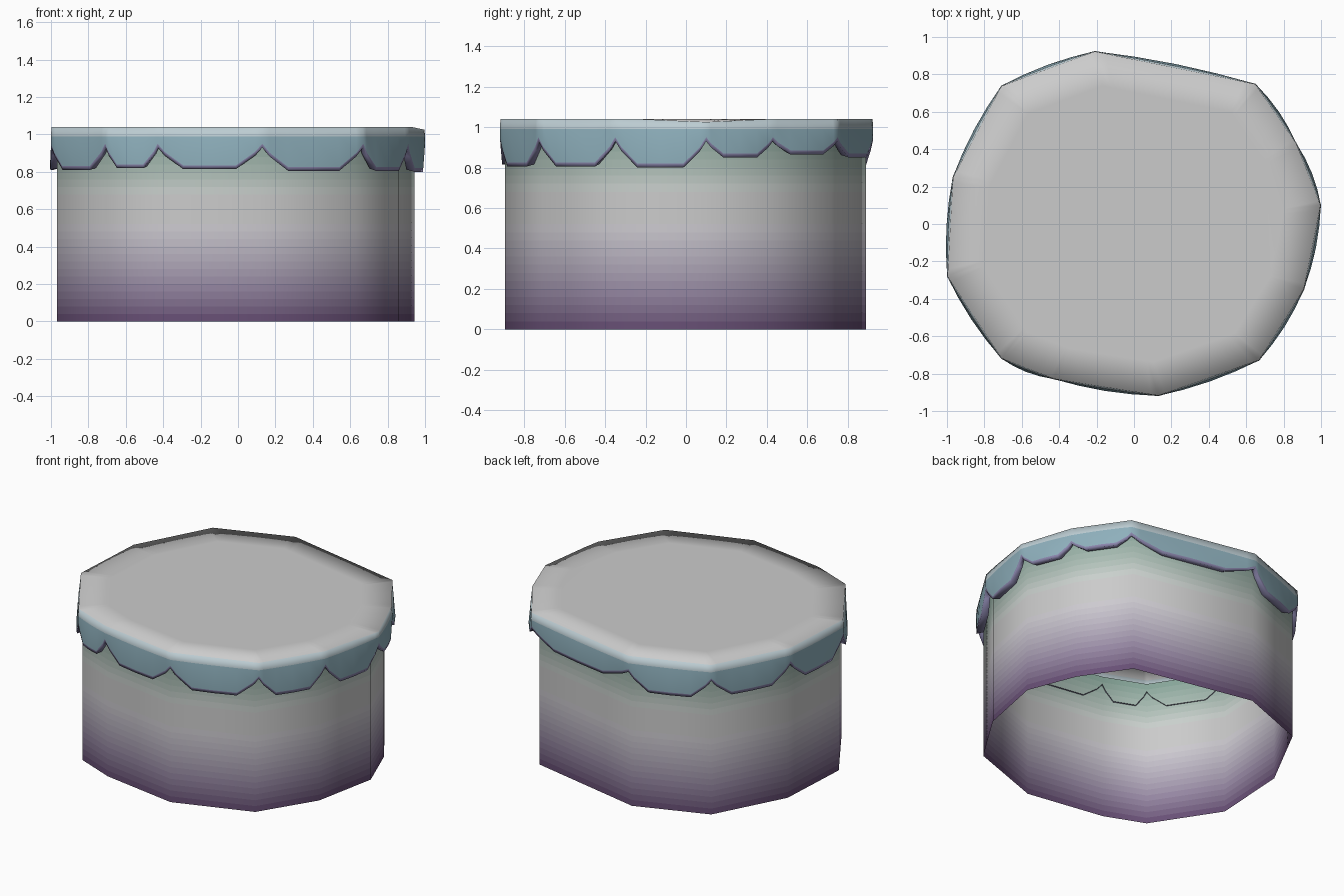
import bpy
from mathutils import Vector

if "Cube" in bpy.data.objects:
    bpy.data.objects.remove(bpy.data.objects["Cube"])

# irregular twelve-sided outline, counter-clockwise from the right
OUTLINE = [(1.0, .1), (.87, .43), (.65, .75), (-.21, .925), (-.71, .74), (-.97, .25),
           (-1.0, -.28), (-.71, -.72), (-.43, -.83), (.13, -.92), (.67, -.73), (.91, -.35)]
# lowest height of the drip hanging from each side
DRIP = [.85, .865, .85, .81, .815, .81, .81, .82, .815, .805, .805, .80]
# drip shape along one side: position, share of the drop, outward bulge
SCALLOP = [(0, 0, 0), (.07, .38, .003), (.25, 1, .013), (.5, 1, .018), (.75, 1, .013), (.93, .38, .003)]
PEAK = .93


def material(name, rgb):
    m = bpy.data.materials.new(name)
    m.diffuse_color = (*rgb, 1)
    m.use_nodes = True
    m.node_tree.nodes["Principled BSDF"].inputs["Base Color"].default_value = m.diffuse_color
    return m


def skin(name, rings, mats, cap_first=False):
    """Join equal-length closed rings; mats gives one material per band."""
    n = len(rings[0])
    verts = [v for r in rings for v in r]
    faces, slots = [], []
    if cap_first:
        faces.append(list(range(n)))
        slots.append(0)
    for k in range(len(rings) - 1):
        for i in range(n):
            j = (i + 1) % n
            faces.append([k * n + i, (k + 1) * n + i, (k + 1) * n + j, k * n + j])
            slots.append(k)
    me = bpy.data.meshes.new(name)
    me.from_pydata(verts, [], faces)
    for m in mats:
        me.materials.append(m)
    for p, s in zip(me.polygons, slots):
        p.material_index = s
        p.use_smooth = True
    ob = bpy.data.objects.new(name, me)
    bpy.context.collection.objects.link(ob)
    return ob


# body: open-bottomed wall, colour fading upward from purple to grey to green
STOPS = [(0, (.12, .06, .16)), (.18, (.30, .24, .36)), (.4, (.52, .49, .56)),
         (.62, (.72, .72, .72)), (.8, (.42, .52, .47)), (1.0, (.22, .36, .30))]


def fade(z):
    for (z0, c0), (z1, c1) in zip(STOPS, STOPS[1:]):
        if z <= z1:
            return Vector(c0).lerp(Vector(c1), (z - z0) / (z1 - z0))


STEPS = 25
levels = [1.0 * (1 - k / STEPS) for k in range(STEPS + 1)]
body_rings = [[(x * .955 - .012, y * .967 - .004, z) for x, y in OUTLINE] for z in levels]
body_mats = [material(f"wall_{k}", fade((levels[k] + levels[k + 1]) / 2)) for k in range(STEPS)]
skin("body", body_rings, body_mats)

# lid: flat top, upright rim, scalloped drips and a small inward tuck
edge, drops, bulges = [], [], []
for i, (x, y) in enumerate(OUTLINE):
    a, b = Vector((x, y)), Vector(OUTLINE[(i + 1) % 12])
    for t, d, o in SCALLOP:
        edge.append(a.lerp(b, t))
        drops.append(PEAK - d * (PEAK - DRIP[i]))
        bulges.append(o)


def lid_ring(scale, height, bulge=0):
    out = []
    for p, d, o in zip(edge, drops, bulges):
        q = p * scale + p.normalized() * o * bulge
        out.append((q.x, q.y, height(p, d)))
    return out


def rim_top(p, d):
    # the right-hand corner sags a little
    return 1.04 - .015 * max(0, 1 - (p - Vector(OUTLINE[0])).length / .35)


grey = material("lid_grey", (.75, .75, .75))
pale = material("lid_pale", (.50, .60, .64))
blue = material("lid_blue", (.27, .43, .50))
violet = material("lid_edge", (.26, .24, .42))
lid_rings = [lid_ring(.8, lambda p, d: 1.04),
             lid_ring(.997, rim_top),
             lid_ring(1.0, lambda p, d: .99, .4),
             lid_ring(1.0, lambda p, d: max(d + .015, min(.95, d + .02)), 1),
             lid_ring(.998, lambda p, d: d, 1),
             lid_ring(.965, lambda p, d: d + .012)]
skin("lid", lid_rings, [grey, pale, blue, violet, violet], cap_first=True)
bpy.data.objects["lid"].data.materials[1] = grey
# upper rim band and lower rim band get their own tints
lid = bpy.data.objects["lid"].data
lid.materials[1] = pale
